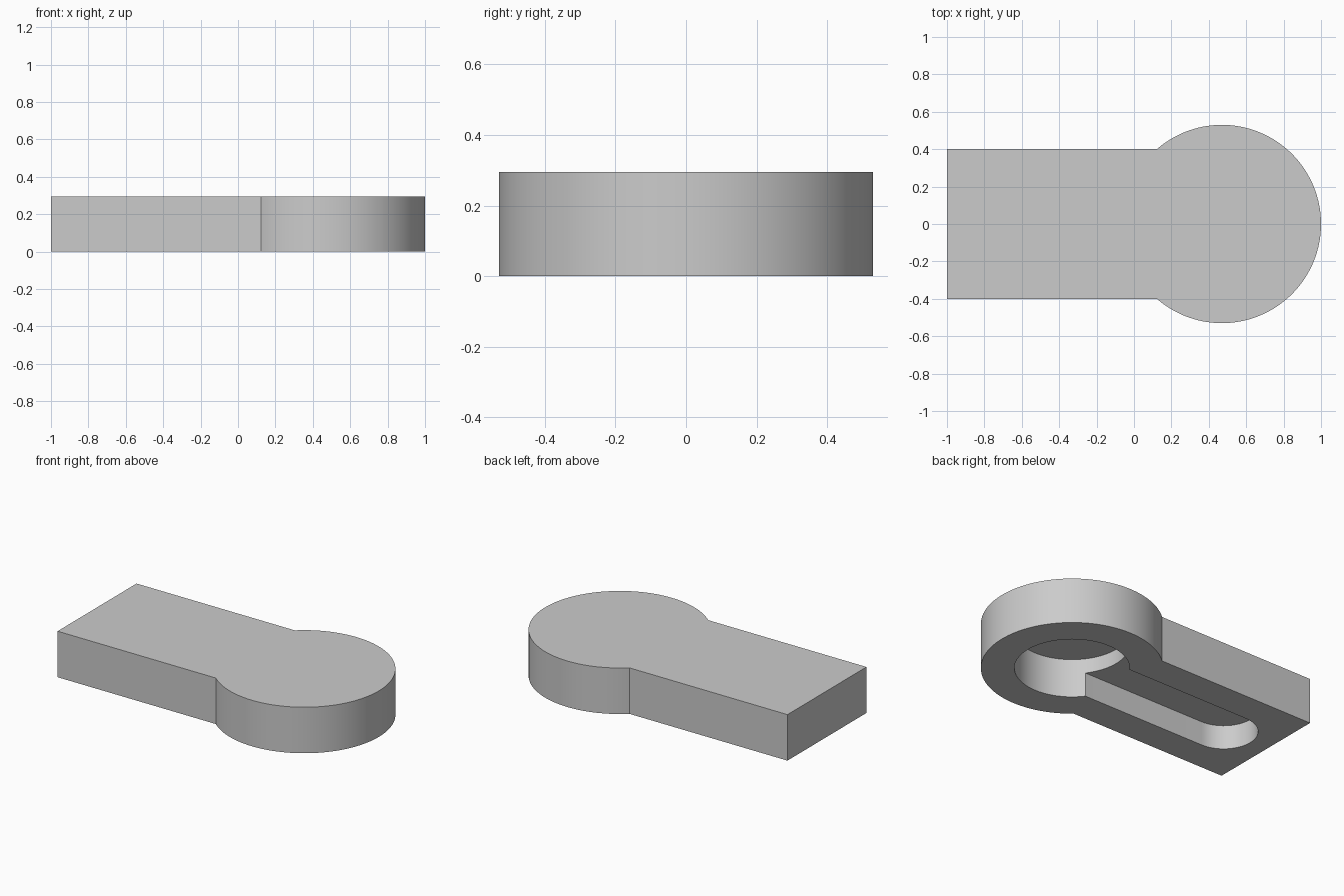
import bpy, bmesh
from math import pi, sin, cos, asin

cube = bpy.data.objects.get("Cube")
if cube:
    bpy.data.objects.remove(cube, do_unlink=True)

HEIGHT = 0.295
HEAD_X, HEAD_R = 0.47, 0.53
BAR_HALF = 0.4
HOLE_R, HOLE_DEPTH = 0.335, 0.25
SLOT_X, SLOT_HALF, SLOT_DEPTH = -0.68, 0.2, 0.155

grey = bpy.data.materials.new("plain grey")
grey.use_nodes = True
colour = (0.6, 0.6, 0.6, 1)
grey.diffuse_color = colour
grey.node_tree.nodes["Principled BSDF"].inputs["Base Color"].default_value = colour


def arc(cx, radius, start, end, steps):
    """Points along an arc centred on the x axis."""
    angles = [start + (end - start) * i / steps for i in range(steps + 1)]
    return [(cx + radius * cos(a), radius * sin(a)) for a in angles]


def prism(name, outline, bottom, top):
    """Extrude a counter-clockwise outline between two heights."""
    bm = bmesh.new()
    base = bm.faces.new([bm.verts.new((x, y, bottom)) for x, y in outline])
    side = bmesh.ops.extrude_face_region(bm, geom=[base])
    verts = [v for v in side["geom"] if isinstance(v, bmesh.types.BMVert)]
    bmesh.ops.translate(bm, verts=verts, vec=(0, 0, top - bottom))
    bmesh.ops.recalc_face_normals(bm, faces=bm.faces)
    mesh = bpy.data.meshes.new(name)
    bm.to_mesh(mesh)
    bm.free()
    mesh.materials.append(grey)
    obj = bpy.data.objects.new(name, mesh)
    bpy.context.collection.objects.link(obj)
    return obj


# Body: round head running into a square-ended bar
neck = pi - asin(BAR_HALF / HEAD_R)
outline = arc(HEAD_X, HEAD_R, -neck, neck, 96)
outline += [(-1, BAR_HALF), (-1, -BAR_HALF)]
body = prism("keyhole_body", outline, 0, HEIGHT)

# Underside recesses: a deep round pocket and a shallower round-ended slot
pocket = prism("pocket_cutter", arc(HEAD_X, HOLE_R, 0, 2 * pi, 72)[:-1], -0.1, HOLE_DEPTH)
slot_outline = arc(SLOT_X, SLOT_HALF, pi / 2, 3 * pi / 2, 32)
slot_outline += [(HEAD_X, -SLOT_HALF), (HEAD_X, SLOT_HALF)]
slot = prism("slot_cutter", slot_outline, -0.1, SLOT_DEPTH)

bpy.ops.object.select_all(action="DESELECT")
body.select_set(True)
bpy.context.view_layer.objects.active = body
for cutter in (pocket, slot):
    cutter.hide_render = True
    cut = body.modifiers.new(cutter.name, "BOOLEAN")
    cut.operation = "DIFFERENCE"
    cut.solver = "EXACT"
    cut.object = cutter
    bpy.ops.object.modifier_apply(modifier=cut.name)
    bpy.data.objects.remove(cutter, do_unlink=True)

# Smooth round walls with crisp corners
bpy.ops.object.shade_smooth_by_angle(angle=pi / 6)
